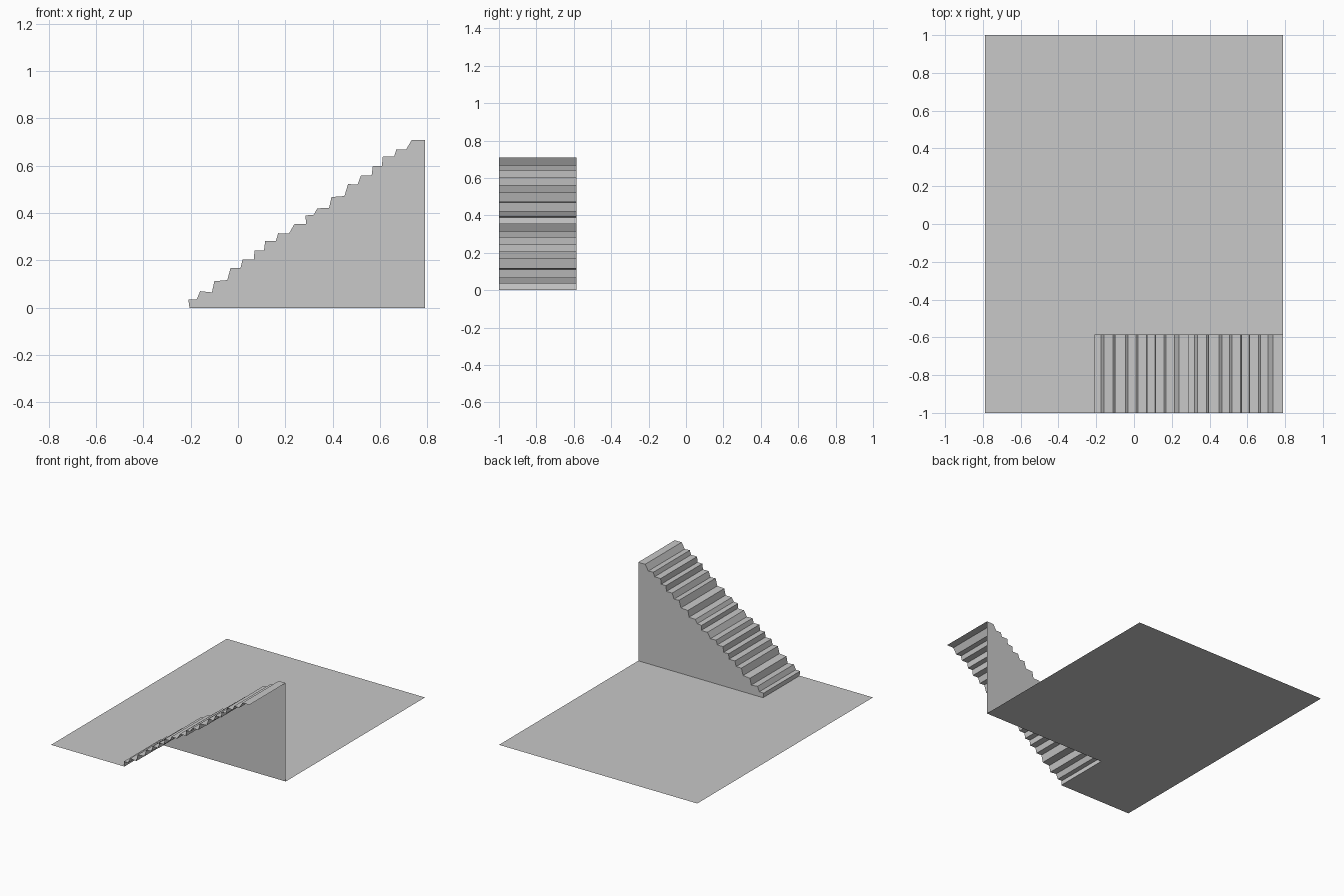
import bpy
import bmesh

# Remove the default object
default_cube = bpy.data.objects.get("Cube")
if default_cube:
    bpy.data.objects.remove(default_cube, do_unlink=True)

# Shared material
grey = bpy.data.materials.new("plain_grey")
grey.use_nodes = True
colour = (0.58, 0.58, 0.58, 1)
grey.diffuse_color = colour
grey.node_tree.nodes["Principled BSDF"].inputs["Base Color"].default_value = colour

# Main dimensions
SIDE, DEPTH = 0.79, 1.0
STAIR_FOOT, STAIR_BACK = -0.205, -0.585

# Worn stair outline: each step is (tread start, tread end, start height, end height)
STEPS = [
    (-.21, -.175, .035, .035), (-.16, -.11, .07, .065),
    (-.1, -.045, .112, .117), (-.032, .01, .167, .167),
    (.02, .067, .205, .205), (.07, .11, .243, .243),
    (.115, .16, .283, .283), (.17, .215, .315, .313),
    (.238, .288, .353, .353), (.285, .32, .39, .393),
    (.335, .385, .42, .422), (.395, .45, .468, .472),
    (.465, .505, .523, .52), (.52, .565, .56, .56),
    (.57, .608, .6, .6), (.612, .66, .64, .64),
    (.67, .71, .67, .668), (.735, SIDE, .71, .71),
]
profile = [(STAIR_FOOT, 0)]
for start, end, low, high in STEPS:
    profile += [(start, low), (end, high)]


def make_object(name, bm):
    """Turn a bmesh into a flat-shaded object with the shared material."""
    mesh = bpy.data.meshes.new(name)
    bm.to_mesh(mesh)
    bm.free()
    mesh.materials.append(grey)
    obj = bpy.data.objects.new(name, mesh)
    bpy.context.collection.objects.link(obj)
    return obj


def make_panel(name, corners):
    """Build a thin sheet from its outline."""
    bm = bmesh.new()
    bm.faces.new([bm.verts.new(corner) for corner in corners])
    return make_object(name, bm)


# Floor sheet, left open beneath the stairs
make_panel("floor", [
    (-SIDE, -DEPTH, 0), (STAIR_FOOT, -DEPTH, 0), (STAIR_FOOT, STAIR_BACK, 0),
    (SIDE, STAIR_BACK, 0), (SIDE, DEPTH, 0), (-SIDE, DEPTH, 0),
])

# Upright wall closing the back of the stairs
make_panel("stair_side_wall",
           [(x, STAIR_BACK, z) for x, z in profile] + [(SIDE, STAIR_BACK, 0)])

# Treads and risers as one folded sheet
bm = bmesh.new()
rows = [[bm.verts.new((x, y, z)) for y in (-DEPTH, STAIR_BACK)] for x, z in profile]
for (front, back), (next_front, next_back) in zip(rows, rows[1:]):
    bm.faces.new((front, next_front, next_back, back))
make_object("stair_treads", bm)
